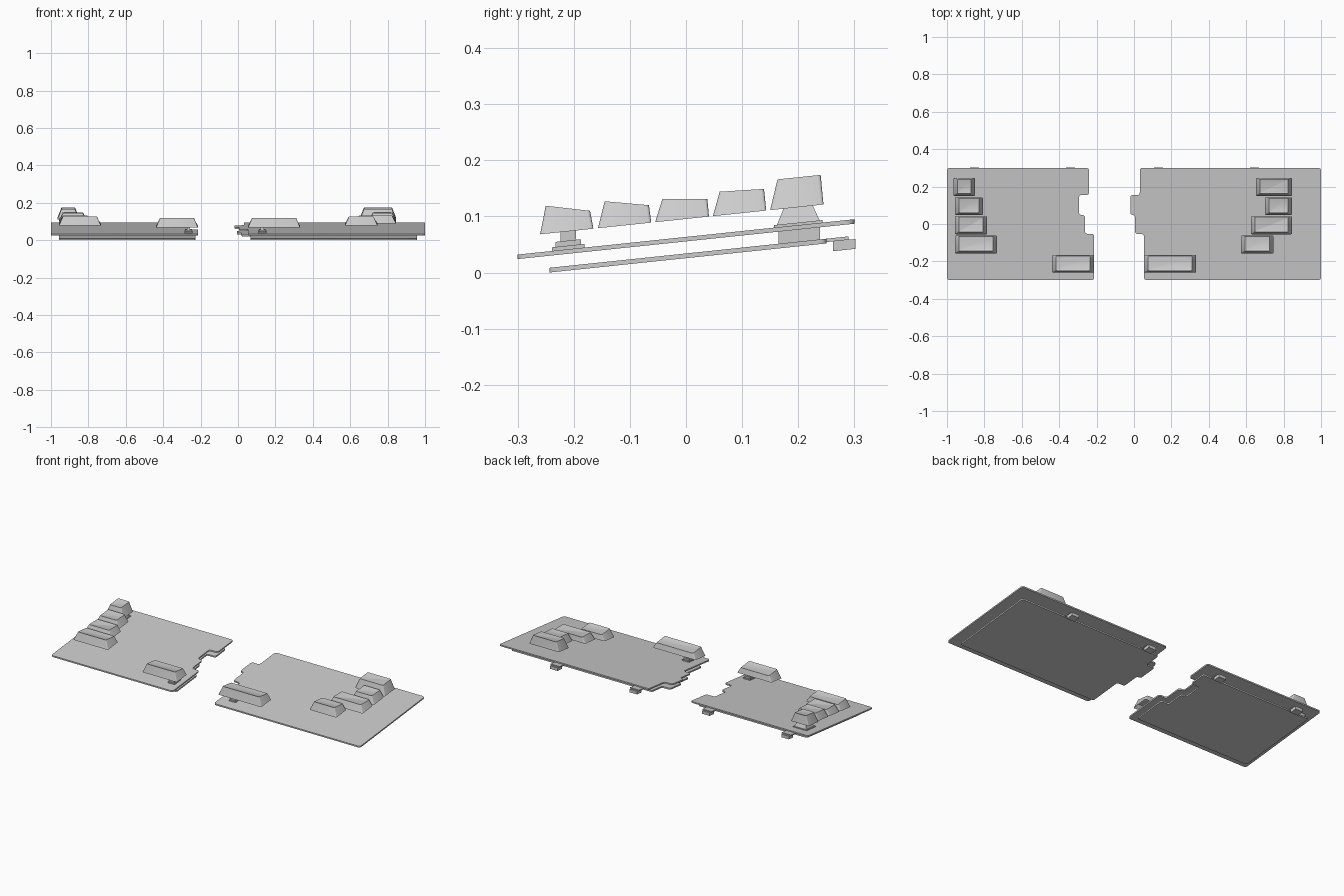
import bpy, bmesh, math
from mathutils import Vector

if "Cube" in bpy.data.objects:
    bpy.data.objects.remove(bpy.data.objects["Cube"])

SLOPE = 0.105  # typing tilt: every height below is measured from this slanted plane


def finish(bm, name):
    bmesh.ops.recalc_face_normals(bm, faces=bm.faces[:])
    me = bpy.data.meshes.new(name)
    bm.to_mesh(me)
    bm.free()
    ob = bpy.data.objects.new(name, me)
    bpy.context.collection.objects.link(ob)
    return ob


def tilt(bm):
    for v in bm.verts:
        v.co.z += SLOPE * v.co.y


def round_uprights(bm, radius, segments):
    edges = [e for e in bm.edges if abs(e.verts[0].co.z - e.verts[1].co.z) > 0.003]
    bmesh.ops.bevel(bm, geom=edges, offset=radius, segments=segments,
                    profile=0.5, affect='EDGES')


def plate(name, outline, z0, z1, radius):
    bm = bmesh.new()
    face = bm.faces.new([bm.verts.new((x, y, z0)) for x, y in outline])
    ext = bmesh.ops.extrude_face_region(bm, geom=[face])
    for v in ext['geom']:
        if isinstance(v, bmesh.types.BMVert):
            v.co.z = z1
    round_uprights(bm, radius, 4)
    tilt(bm)
    return finish(bm, name)


def hexa(low, high):
    """Solid between two 4-point loops."""
    bm = bmesh.new()
    a = [bm.verts.new(p) for p in low]
    b = [bm.verts.new(p) for p in high]
    bm.faces.new(a[::-1])
    bm.faces.new(b)
    for i in range(4):
        j = (i + 1) % 4
        bm.faces.new((a[i], a[j], b[j], b[i]))
    return bm


def block(name, x, y, w, d, z0, z1, taper=0.0):
    def loop(t, z):
        hw, hd = w / 2 - t, d / 2 - t
        return [(x - hw, y - hd, z), (x + hw, y - hd, z),
                (x + hw, y + hd, z), (x - hw, y + hd, z)]
    bm = hexa(loop(0, z0), loop(taper, z1))
    tilt(bm)
    return finish(bm, name)


def keycap(name, x0, x1, row):
    yb0, yb1, yt0, zt0, yt1, zt1 = row
    ins = 0.021
    zb0, zb1 = 0.0955 + SLOPE * yb0, 0.0955 + SLOPE * yb1
    bm = hexa([(x0, yb0, zb0), (x1, yb0, zb0), (x1, yb1, zb1), (x0, yb1, zb1)],
              [(x0 + ins, yt0, zt0), (x1 - ins, yt0, zt0),
               (x1 - ins, yt1, zt1), (x0 + ins, yt1, zt1)])
    bmesh.ops.recalc_face_normals(bm, faces=bm.faces[:])
    edges = [e for e in bm.edges if abs(e.verts[0].co.z - e.verts[1].co.z) > 0.022]
    bmesh.ops.bevel(bm, geom=edges, offset=0.005, segments=3,
                    profile=0.5, affect='EDGES')
    bm.normal_update()
    # shallow dish in the top
    top = max(bm.faces, key=lambda f: f.normal.z)
    bmesh.ops.inset_region(bm, faces=[top], thickness=0.007, depth=-0.002)
    # hollow underside
    bm.normal_update()
    under = min(bm.faces, key=lambda f: f.normal.z)
    bmesh.ops.inset_region(bm, faces=[under], thickness=0.007)
    cx, cy = (x0 + x1) / 2, (yb0 + yb1) / 2
    for v in under.verts:
        v.co += Vector((math.copysign(0.013, cx - v.co.x),
                        math.copysign(0.006, cy - v.co.y), 0.024))
    return finish(bm, name)


# Plates: outer edge, then the stepped inner edge
def half_outline(outer, y0, y1, steps):
    pts = [(outer, y0), (steps[0], y0)]
    for y, a, b in zip((-0.053, 0.048, 0.155), steps, steps[1:]):
        pts += [(a, y), (b, y)]
    return pts + [(steps[-1], y1), (outer, y1)]


left = (-0.213, -0.262, -0.294, -0.24)
right = (0.053, 0.005, -0.02, 0.031)
for side, sgn, steps in (("left", -1, left), ("right", 1, right)):
    plate(side + "_top_plate", half_outline(sgn, -0.3, 0.3, steps), 0.0555, 0.0635, 0.014)
    inner = [s + sgn * 0.015 for s in steps]
    plate(side + "_bottom_board", half_outline(sgn * 0.957, -0.243, 0.25, inner),
          0.0256, 0.034, 0.010)

# Keycap rows: bottom y range, then top front (y, z) and top back (y, z)
rows = [(-0.26, -0.165, -0.250, 0.119, -0.171, 0.110),
        (-0.157, -0.062, -0.145, 0.127, -0.066, 0.120),
        (-0.055, 0.041, -0.042, 0.131, 0.038, 0.131),
        (0.048, 0.143, 0.060, 0.144, 0.139, 0.149),
        (0.150, 0.245, 0.163, 0.166, 0.240, 0.174)]
spans = {"left": [(-0.438, -0.214), (-0.957, -0.733), (-0.957, -0.785),
                  (-0.957, -0.808), (-0.965, -0.85)],
         "right": [(0.054, 0.332), (0.572, 0.746), (0.625, 0.845),
                   (0.70, 0.845), (0.652, 0.845)]}
for side, keys in spans.items():
    for i, ((x0, x1), row) in enumerate(zip(keys, rows)):
        keycap(f"{side}_keycap_row_{i + 1}", x0, x1, row)

# Stepped key supports under the front keys
for side, x in (("left", -0.265), ("right", 0.13)):
    block(side + "_support_base", x, -0.21, 0.044, 0.058, 0.0635, 0.070)
    block(side + "_support_body", x, -0.21, 0.036, 0.046, 0.070, 0.079)
    block(side + "_support_stem", x, -0.21, 0.018, 0.028, 0.079, 0.106)

# Key switch under the back corner key
sx, sy = -0.907, 0.2
block("switch_lower_body", sx, sy + 0.002, 0.074, 0.074, 0.034, 0.0555)
block("switch_collar", sx, sy, 0.086, 0.086, 0.0635, 0.068)
block("switch_upper_body", sx, sy, 0.076, 0.076, 0.068, 0.098, 0.013)
block("switch_stem", sx, sy, 0.03, 0.03, 0.098, 0.124)

# Cable sockets along the back edge
for i, x in enumerate((-0.853, -0.34, 0.13, 0.645)):
    block(f"socket_{i + 1}_tab", x, 0.264, 0.06, 0.052, 0.028, 0.034)
    b = block(f"socket_{i + 1}_shell", x, 0.282, 0.048, 0.04, 0.0105, 0.028)

for ob in bpy.context.collection.objects:
    ob.select_set(True)
    bpy.context.view_layer.objects.active = ob
bpy.ops.object.shade_smooth_by_angle(angle=math.radians(32))
